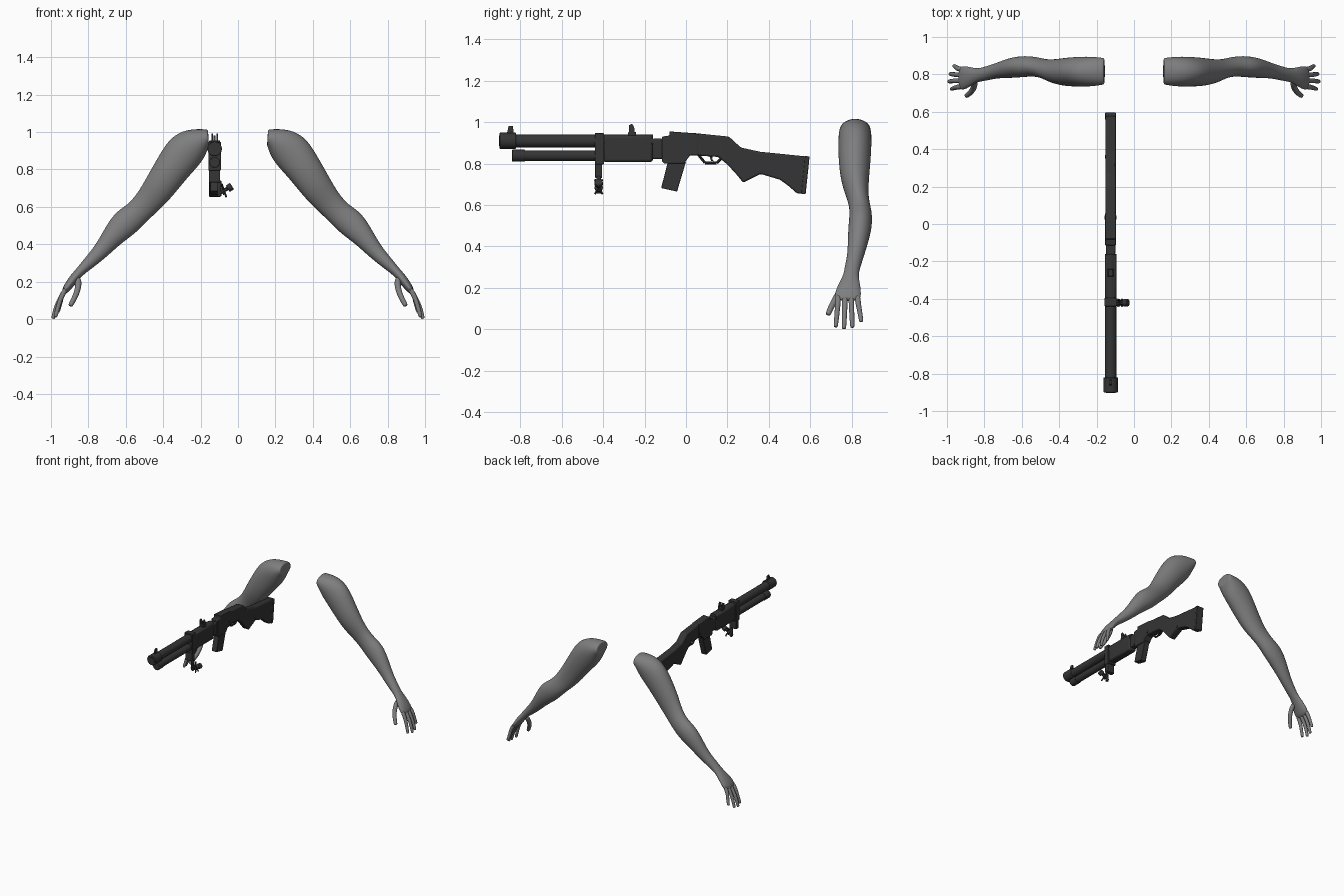
import bpy, bmesh, math
from mathutils import Vector, Matrix

if "Cube" in bpy.data.objects:
    bpy.data.objects.remove(bpy.data.objects["Cube"])


def material(name, value):
    m = bpy.data.materials.new(name)
    m.use_nodes = True
    col = (value, value, value, 1)
    m.diffuse_color = col
    m.node_tree.nodes["Principled BSDF"].inputs["Base Color"].default_value = col
    return m


SKIN = material("arm grey", 0.21)
METAL = material("gun dark grey", 0.035)
GX = -0.125  # centre plane of the gun


def finish(name, bm, mat, bevel=0.0, smooth=30):
    bmesh.ops.recalc_face_normals(bm, faces=bm.faces)
    me = bpy.data.meshes.new(name)
    bm.to_mesh(me)
    bm.free()
    ob = bpy.data.objects.new(name, me)
    bpy.context.collection.objects.link(ob)
    me.materials.append(mat)
    bpy.ops.object.select_all(action="DESELECT")
    bpy.context.view_layer.objects.active = ob
    ob.select_set(True)
    bpy.ops.object.shade_smooth_by_angle(angle=math.radians(smooth))
    if bevel:
        b = ob.modifiers.new("Bevel", "BEVEL")
        b.width, b.segments = bevel, 2
    return ob


def skin_rings(bm, rings):
    """Bridge a list of equal point rings and close both ends."""
    loops = [[bm.verts.new(p) for p in r] for r in rings]
    n = len(loops[0])
    for a, b in zip(loops, loops[1:]):
        for i in range(n):
            bm.faces.new((a[i], a[(i + 1) % n], b[(i + 1) % n], b[i]))
    bm.faces.new(loops[0])
    bm.faces.new(loops[-1])


def prism(name, pts, half, x=GX, bevel=0.004):
    """Side outline of (y, z) points, extruded across x."""
    bm = bmesh.new()
    skin_rings(bm, [[(x + s * half, y, z) for y, z in pts] for s in (-1, 1)])
    return finish(name, bm, METAL, bevel)


def box(name, y0, y1, z0, z1, half, x=GX, bevel=0.004):
    return prism(name, [(y0, z0), (y1, z0), (y1, z1), (y0, z1)], half, x, bevel)


def rod(name, a, b, r, bevel=0.0, sides=24):
    a, b = Vector(a), Vector(b)
    bm = bmesh.new()
    turn = (b - a).to_track_quat("Z", "Y").to_matrix().to_4x4()
    bmesh.ops.create_cone(bm, cap_ends=True, segments=sides, radius1=r, radius2=r,
                          depth=(b - a).length,
                          matrix=Matrix.Translation((a + b) / 2) @ turn)
    return finish(name, bm, METAL, bevel)


def organic(name, rings):
    bm = bmesh.new()
    skin_rings(bm, rings)
    ob = finish(name, bm, SKIN, smooth=60)
    mir = ob.modifiers.new("Mirror", "MIRROR")
    mir.use_mirror_merge = False
    sub = ob.modifiers.new("Subdivision", "SUBSURF")
    sub.levels = sub.render_levels = 2
    return ob


def section(xo, zo, xi, zi, y0, y1, n=12):
    """Oval ring between an outer and an inner edge point, from y0 to y1."""
    mid = Vector(((xo + xi) / 2, (y0 + y1) / 2, (zo + zi) / 2))
    u = Vector(((xo - xi) / 2, 0, (zo - zi) / 2)) * 1.04
    v = Vector((0, (y1 - y0) / 2, 0)) * 1.04
    return [mid + u * math.cos(t) + v * math.sin(t)
            for t in (math.tau * i / n for i in range(n))]


# Arms: shoulder cut, deltoid, elbow, forearm, wrist and palm
arm = [
    (.16, 1.013, .155, .93, .75, .885), (.165, 1.015, .157, .925, .745, .888),
    (.275, 1.018, .175, .87, .735, .895), (.365, .97, .21, .82, .735, .895),
    (.425, .87, .28, .745, .735, .89), (.49, .755, .355, .65, .75, .88),
    (.535, .675, .42, .585, .78, .88), (.59, .61, .475, .535, .79, .895),
    (.66, .57, .54, .465, .785, .9), (.715, .48, .625, .405, .78, .885),
    (.765, .39, .70, .335, .78, .86), (.82, .325, .775, .275, .765, .84),
    (.855, .28, .825, .24, .76, .83), (.895, .235, .86, .20, .735, .84),
    (.93, .185, .895, .155, .715, .845), (.945, .145, .925, .13, .722, .84),
]
organic("arms", [section(*s) for s in arm])


def finger(name, path, r):
    pts = [Vector(p) for p in path]
    pts.append(pts[-1] + (pts[-1] - pts[-2]).normalized() * 0.006)
    rings = []
    for i, p in enumerate(pts):
        d = (pts[min(i + 1, len(pts) - 1)] - pts[max(i - 1, 0)]).normalized()
        u = d.cross(Vector((0, 1, 0))).normalized()
        v = d.cross(u)
        k = r * (0.6 if i == len(pts) - 1 else 1.1 - 0.1 * i)
        rings.append([p + (u * math.cos(t) + v * math.sin(t)) * k
                      for t in (math.tau * j / 8 for j in range(8))])
    organic(name, rings)


# Fingers: knuckle y, tip x, y, z
for name, ky, tx, ty, tz in [("index_fingers", .735, .975, .722, .016),
                             ("middle_fingers", .767, .988, .762, .008),
                             ("ring_fingers", .797, .982, .802, .014),
                             ("little_fingers", .826, .962, .845, .042)]:
    mid = (ky + ty) / 2
    finger(name, [(.915, ky, .17), (.945, (ky + mid) / 2, .12),
                  (tx - .016, mid, tz + .06), (tx, ty, tz)], .0145)
finger("thumbs", [(.855, .77, .225), (.852, .735, .17),
                  (.87, .705, .12), (.895, .686, .075)], .018)

# Barrel and magazine tube
rod("barrel", (GX, -.86, .909), (GX, -.16, .909), .031)
rod("muzzle", (GX, -.9, .91), (GX, -.82, .91), .039, .004)
rod("bore_rim", (GX, -.903, .91), (GX, -.89, .91), .026)
rod("magazine_tube", (GX, -.8, .838), (GX, -.3, .838), .026)
rod("magazine_tube_cap", (GX, -.84, .838), (GX, -.775, .838), .029, .004)
prism("front_sight", [(-.865, .94), (-.83, .94), (-.835, .982), (-.855, .982)], .005, bevel=0)

# Pump handguard, clamp band and neck
box("handguard", -.4, -.16, .807, .935, .031, bevel=.012)
box("clamp_band", -.44, -.396, .795, .948, .034)
box("neck", -.165, -.11, .822, .92, .025, bevel=.008)
for s in (-1, 1):
    prism("rear_sight_ear", [(-.275, .93), (-.245, .93), (-.25, .975),
                             (-.26, .992), (-.275, .985)], .004, GX + s * .014, 0)
box("rear_sight_base", -.28, -.24, .925, .952, .018)

# Receiver and shoulder stock in one outline
prism("receiver", [(-.115, .81), (-.105, .80), (-.01, .80), (.02, .84), (.06, .84),
                   (.06, .945), (-.08, .955), (-.08, .935), (-.115, .93)], .029)
prism("stock", [(.03, .84), (.155, .832), (.2, .795), (.25, .74), (.275, .708),
                (.36, .75), (.453, .722), (.497, .69), (.535, .656), (.575, .653),
                (.593, .833), (.357, .857), (.265, .877), (.207, .93), (.03, .948)],
      .0275, bevel=.008)
prism("butt_pad", [(.555, .652), (.577, .652), (.596, .834), (.574, .837)], .029)
prism("box_magazine", [(-.087, .81), (0, .81), (-.043, .665), (-.12, .682)], .022)
rod("receiver_pin", (GX - .032, .035, .865), (GX + .032, .035, .865), .01)
rod("sling_pin", (GX - .03, .36, .765), (GX + .03, .36, .765), .009)

# Trigger and its guard
guard = [(.06, .842), (.092, .803), (.148, .803), (.175, .83)]
for (ya, za), (yb, zb) in zip(guard, guard[1:]):
    rod("trigger_guard", (GX, ya, za), (GX, yb, zb), .0065, sides=8)
prism("trigger", [(.112, .84), (.13, .84), (.126, .822), (.134, .81), (.12, .814)], .005, bevel=0)

# Clamp leg with a tilted thumb screw
KY = -.421
box("clamp_leg", -.438, -.404, .73, .80, .03)
rod("clamp_stem", (-.1, KY, .655), (-.1, KY, .74), .011, .003, 12)
rod("screw_shaft", (-.11, KY, .668), (-.035, KY, .71), .01, sides=12)
rod("screw_head", (-.055, KY, .697), (-.032, KY, .711), .02, .003, 16)
rod("screw_collar", (-.088, KY, .681), (-.078, KY, .686), .02, sides=16)
for s in (-1, 1):
    rod("screw_wing", (-.075, KY, .688), (-.075 - s * .012, KY + s * .018, .688 + s * .035), .005, sides=8)
    rod("screw_wing", (-.075, KY, .688), (-.075 + s * .012, KY + s * .018, .688 - s * .035), .005, sides=8)
